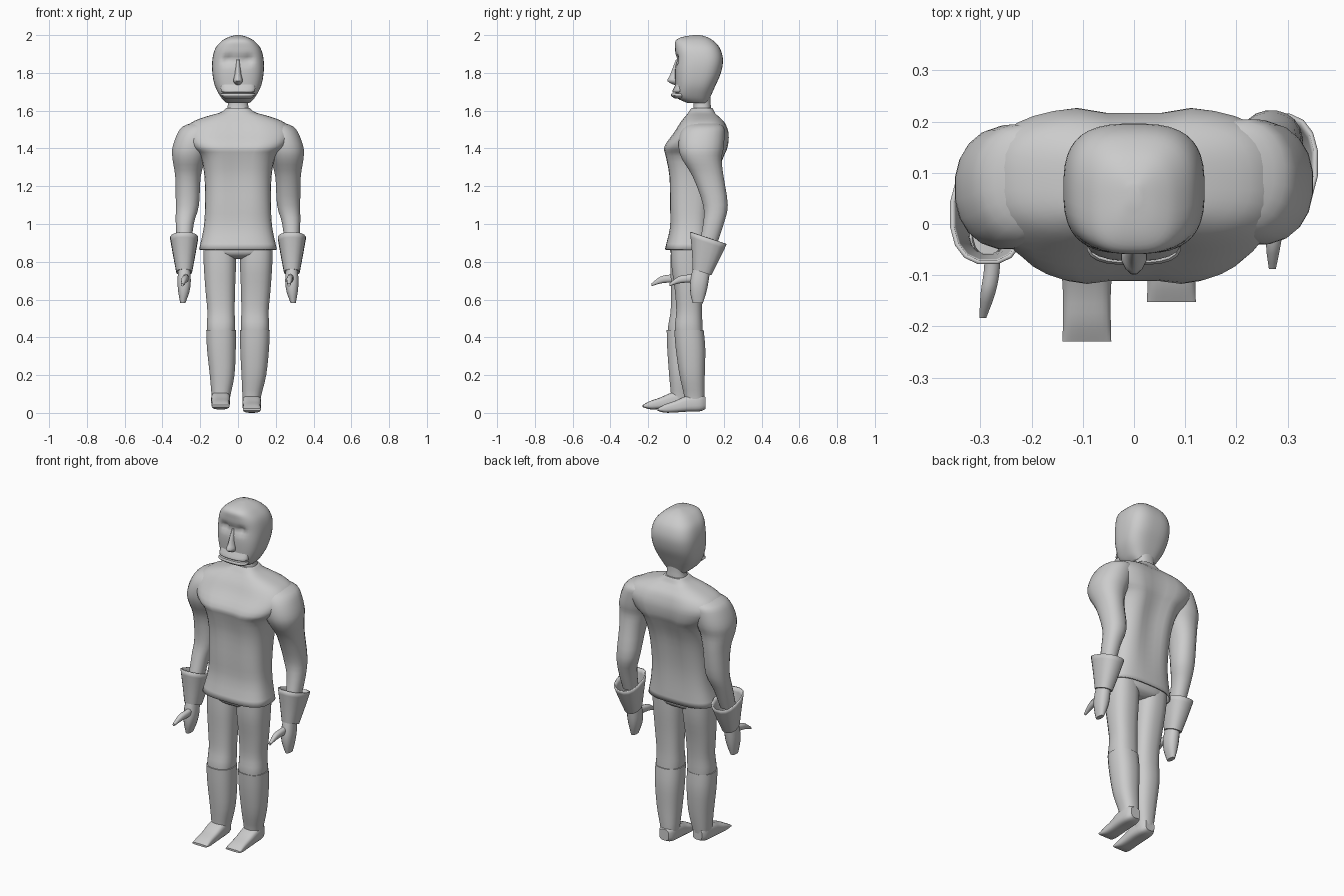
import bpy, bmesh, math
from mathutils import Vector


def spline(rows, steps):
    """Catmull-Rom interpolation between cross-section rows."""
    out = []
    for i in range(len(rows) - 1):
        p = [rows[max(0, min(len(rows) - 1, i + k))] for k in (-1, 0, 1, 2)]
        for s in range(steps):
            t = s / steps
            out.append([b + 0.5 * t * (c - a + t * (2*a - 5*b + 4*c - d + t * (3*(b - c) + d - a)))
                        for a, b, c, d in zip(*p)])
    return out + [list(rows[-1])]


def loft(name, rows, n=2.4, seg=20, steps=3, warp=None, caps=(True, True), slope=0):
    """Rows are (centre x, height, half width, front y, back y)."""
    bm = bmesh.new()
    rings = []
    for cx, z, rx, y0, y1 in spline(rows, steps):
        ring = []
        for k in range(seg):
            a = 2 * math.pi * (k + 0.5) / seg
            c, s = math.cos(a), math.sin(a)
            dx = rx * math.copysign(abs(c) ** (2 / n), c)
            dy = (y1 - y0) / 2 * math.copysign(abs(s) ** (2 / n), s)
            p = Vector((cx + dx, (y0 + y1) / 2 + dy, z + slope * dy))
            ring.append(bm.verts.new(warp(p) if warp else p))
        rings.append(ring)
    for r, q in zip(rings, rings[1:]):
        for k in range(seg):
            j = (k + 1) % seg
            bm.faces.new((r[k], r[j], q[j], q[k]))
    if caps[0]:
        bm.faces.new(rings[0][::-1])
    if caps[1]:
        bm.faces.new(rings[-1])
    bmesh.ops.recalc_face_normals(bm, faces=bm.faces)
    me = bpy.data.meshes.new(name)
    bm.to_mesh(me)
    bm.free()
    ob = bpy.data.objects.new(name, me)
    bpy.context.collection.objects.link(ob)
    bpy.ops.object.select_all(action='DESELECT')
    ob.select_set(True)
    bpy.context.view_layer.objects.active = ob
    bpy.ops.object.shade_smooth_by_angle(angle=math.radians(45))
    return ob


def thicken(ob, t):
    m = ob.modifiers.new("thickness", 'SOLIDIFY')
    m.thickness = t
    m.offset = -1


# Jacket with broad sloping shoulders and a groove down the chest and spine
def groove(p):
    g = math.exp(-(p.x / 0.06) ** 2) * max(0, min(1, (p.z - 0.9) / 0.4, (1.6 - p.z) / 0.1))
    p.y += g * (0.02 if p.y < 0.05 else -0.03)
    return p


jacket = loft("jacket", [
    (0, 0.865, 0.207, -0.112, 0.13), (0, 0.98, 0.182, -0.088, 0.13),
    (0, 1.10, 0.175, -0.09, 0.14), (0, 1.25, 0.178, -0.095, 0.17),
    (0, 1.36, 0.2, -0.115, 0.21), (0, 1.41, 0.25, -0.12, 0.227),
    (0, 1.48, 0.288, -0.07, 0.23), (0, 1.535, 0.25, -0.035, 0.21),
    (0, 1.567, 0.175, -0.01, 0.18), (0, 1.59, 0.095, 0.01, 0.155),
    (0, 1.615, 0.06, 0.03, 0.14)],
    n=2.9, seg=36, warp=groove, caps=(False, True))
thicken(jacket, 0.008)

# Neck
loft("neck", [(0, 1.57, 0.07, 0.03, 0.13), (0, 1.61, 0.058, 0.038, 0.133),
              (0, 1.65, 0.054, 0.04, 0.13), (0, 1.70, 0.065, 0.03, 0.13)])


# Head with pressed-in eye sockets
def face(p):
    if p.y < 0.03:
        d = ((abs(p.x) - 0.05) / 0.025) ** 2 + ((p.z - 1.87) / 0.022) ** 2
        p.y += 0.026 * math.exp(-d)
    return p


loft("head", [
    (0, 1.64, 0.06, 0.01, 0.115), (0, 1.67, 0.09, -0.05, 0.128),
    (0, 1.73, 0.122, -0.055, 0.155), (0, 1.80, 0.136, -0.058, 0.185),
    (0, 1.87, 0.136, -0.055, 0.196), (0, 1.93, 0.12, -0.058, 0.18),
    (0, 1.97, 0.085, -0.055, 0.145), (0, 1.99, 0.048, -0.02, 0.11),
    (0, 2.0, 0.012, 0.04, 0.075)], n=2.9, seg=40, steps=4, warp=face)

# Nose, lips
loft("nose", [(0, 1.735, 0.008, -0.06, -0.03), (0, 1.757, 0.026, -0.1, -0.03),
              (0, 1.79, 0.018, -0.085, -0.03), (0, 1.84, 0.012, -0.066, -0.03),
              (0, 1.87, 0.008, -0.054, -0.03)], n=1.6, seg=12)
loft("upper_lip", [(0, 1.697, 0.08, -0.07, 0.0), (0, 1.705, 0.092, -0.072, 0.0),
                   (0, 1.74, 0.09, -0.055, 0.0)])
loft("lower_lip", [(0, 1.664, 0.07, -0.06, 0.0), (0, 1.68, 0.092, -0.08, 0.0),
                   (0, 1.692, 0.088, -0.076, 0.0)], n=2.8)

# Trouser seat
loft("trouser_seat", [(0, 0.815, 0.03, -0.04, 0.07), (0, 0.835, 0.15, -0.075, 0.1),
                      (0, 0.87, 0.182, -0.085, 0.11), (0, 0.95, 0.165, -0.07, 0.11)], n=2.8)

# Limbs: the left side (+x) trails, the other side swings forward
for s, side in ((1, "left"), (-1, "right")):
    fwd = s < 0

    def swing(rows, amount):
        return [(s * r[0], r[1], r[2], r[3] - (f if fwd else 0), r[4] - (f if fwd else 0))
                for r, f in zip(rows, amount)]

    # Sleeve
    loft(side + "_sleeve", swing([
        (0.18, 1.54, 0.05, 0.03, 0.16), (0.205, 1.515, 0.09, -0.01, 0.2),
        (0.226, 1.47, 0.1, -0.035, 0.205), (0.248, 1.40, 0.101, -0.04, 0.2),
        (0.259, 1.34, 0.088, -0.02, 0.19), (0.265, 1.25, 0.068, 0.035, 0.2),
        (0.268, 1.10, 0.062, 0.09, 0.222), (0.282, 1.00, 0.048, 0.09, 0.2),
        (0.285, 0.88, 0.038, 0.065, 0.16)],
        (0.01, 0.01, 0.01, 0.01, 0.015, 0.03, 0.07, 0.09, 0.1)), n=2.2)

    # Flared glove cuff
    cuff = loft(side + "_cuff", swing([
        (0.285, 0.925, 0.075, 0.02, 0.217), (0.285, 0.83, 0.058, 0.03, 0.175),
        (0.285, 0.745, 0.042, 0.035, 0.135)], (0.1, 0.1, 0.1)),
        seg=16, caps=(False, True), slope=-0.33)
    thicken(cuff, 0.008)

    # Mitten hand
    loft(side + "_hand", swing([
        (0.285, 0.78, 0.03, 0.04, 0.13), (0.285, 0.70, 0.036, 0.022, 0.12),
        (0.287, 0.64, 0.03, 0.022, 0.108), (0.292, 0.582, 0.014, 0.035, 0.09)],
        (0.1,) * 4), seg=14)

    # Thumb, lofted along -y
    ty = -0.045 if fwd else 0.05
    loft(side + "_thumb", [
        (s * 0.278, -0.02, 0.015, 0.69, 0.74), (s * 0.277, 0.04, 0.016, 0.69, 0.732),
        (s * (0.285 if fwd else 0.272), 0.09, 0.015, 0.685, 0.722),
        (s * (0.295 if fwd else 0.27), 0.138, 0.007, 0.67, 0.685)], seg=10,
        warp=lambda p: Vector((p.x, ty - p.z, p.y)))

    # Thigh
    loft(side + "_thigh", swing([
        (0.098, 0.88, 0.087, -0.08, 0.105), (0.096, 0.78, 0.086, -0.078, 0.1),
        (0.094, 0.65, 0.079, -0.06, 0.09), (0.09, 0.54, 0.073, -0.052, 0.086),
        (0.09, 0.46, 0.075, -0.06, 0.088), (0.09, 0.40, 0.07, -0.055, 0.09)],
        (0, 0.005, 0.02, 0.03, 0.035, 0.04)), n=2.5)

    # Boot shaft
    bx = 0.09 if fwd else 0.073
    loft(side + "_boot_shaft", swing([
        (0.09, 0.44, 0.079, -0.063, 0.094), (0.088, 0.34, 0.077, -0.055, 0.103),
        (0.084, 0.2, 0.066, -0.035, 0.1), (bx, 0.09, 0.05, -0.01, 0.098),
        (bx, 0.05, 0.046, -0.01, 0.096)], (0.04, 0.045, 0.055, 0.07, 0.075)), n=2.4)

    # Boot foot with a square toe, lofted along -y
    fy, fz = (0.025, 0.018) if fwd else (0.102, 0)
    fx = s * (0.092 if fwd else 0.073)
    loft(side + "_boot_foot", [
        (fx, 0, 0.03, 0.02, 0.085), (fx, 0.03, 0.046, 0.008, 0.1),
        (fx, 0.10, 0.05, 0.006, 0.09), (fx, 0.16, 0.047, 0.002, 0.064),
        (fx, 0.215, 0.047, 0.001, 0.045), (fx, 0.254, 0.048, 0.012, 0.024)], n=3.4,
        warp=lambda p: Vector((p.x, fy - p.z, p.y + fz)))
